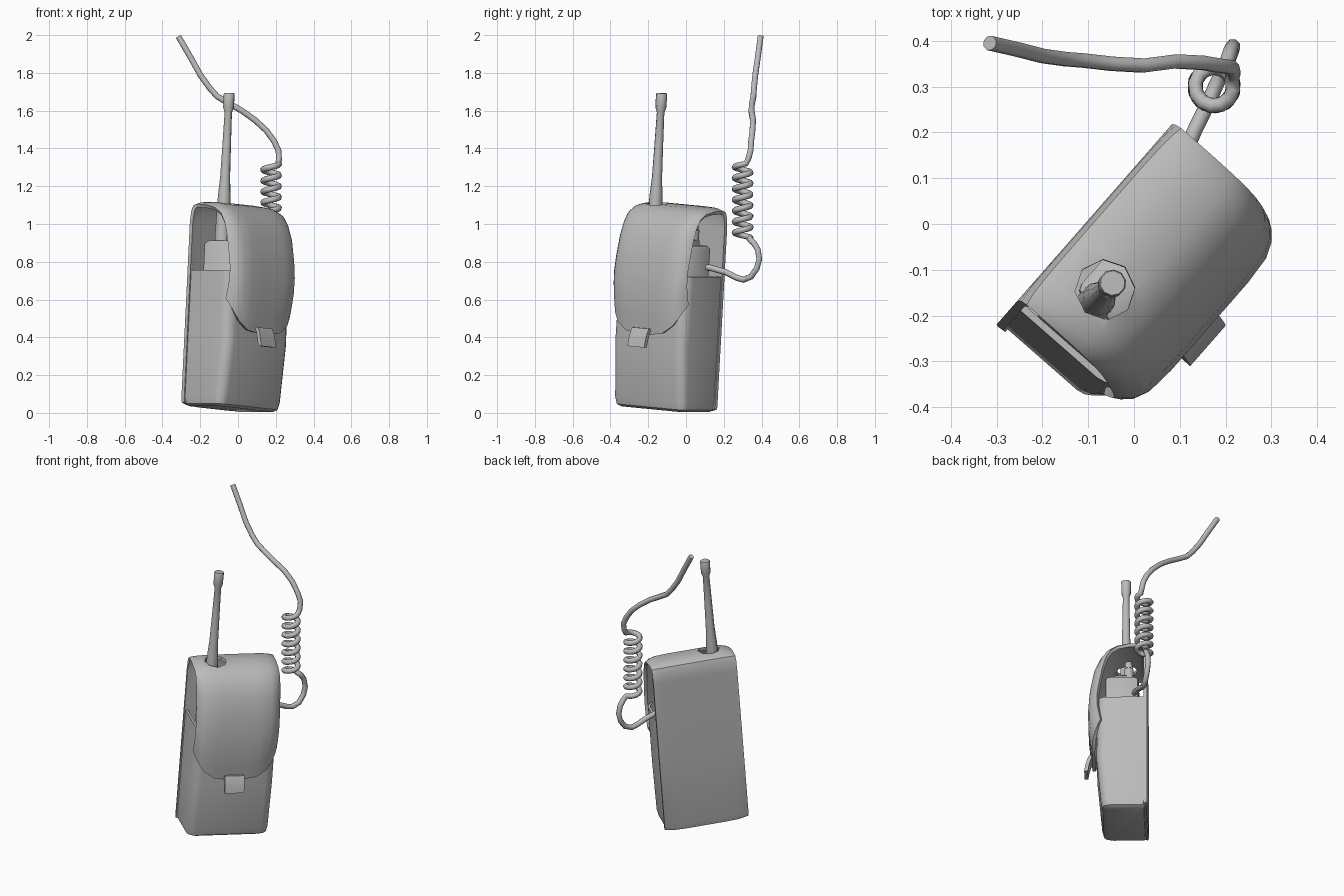
import bpy, bmesh, math
from math import radians, cos, sin, pi
from mathutils import Matrix, Vector

if "Cube" in bpy.data.objects:
    bpy.data.objects.remove(bpy.data.objects["Cube"])

# Pouch frame: x across the flap, -y out of the flap, leaning slightly sideways
M = (Matrix.Translation((-0.072, -0.082, 0.02))
     @ Matrix.Rotation(radians(48.8), 4, 'Z') @ Matrix.Rotation(radians(4.2), 4, 'Y'))

grey = bpy.data.materials.new("mid_grey")
grey.diffuse_color = (0.5, 0.5, 0.5, 1)
grey.use_nodes = True
grey.node_tree.nodes["Principled BSDF"].inputs["Base Color"].default_value = grey.diffuse_color


def finish(name, bm, angle=40):
    bmesh.ops.recalc_face_normals(bm, faces=bm.faces)
    me = bpy.data.meshes.new(name)
    bm.to_mesh(me)
    bm.free()
    me.transform(M)
    me.materials.append(grey)
    ob = bpy.data.objects.new(name, me)
    bpy.context.collection.objects.link(ob)
    smooth(ob, angle)
    return ob


def smooth(ob, angle=40):
    bpy.ops.object.select_all(action='DESELECT')
    ob.select_set(True)
    bpy.context.view_layer.objects.active = ob
    bpy.ops.object.shade_smooth_by_angle(angle=radians(angle))


def apply_all(ob):
    bpy.context.view_layer.objects.active = ob
    for m in list(ob.modifiers):
        bpy.ops.object.modifier_apply(modifier=m.name)


def loft(name, rings, angle=40):
    """Skin equal-length rings and cap both ends."""
    bm = bmesh.new()
    rows = [[bm.verts.new(p) for p in r] for r in rings]
    n = len(rows[0])
    for a, b in zip(rows, rows[1:]):
        for i in range(n):
            j = (i + 1) % n
            bm.faces.new((a[i], a[j], b[j], b[i]))
    bm.faces.new(rows[0][::-1])
    bm.faces.new(rows[-1])
    return finish(name, bm, angle)


def rounded(z, hw, y0, y1, rf, rb, seg=4):
    """Rounded rectangle: front corners rf, back corners rb."""
    pts = []
    for sx, y, sy, r, a0 in ((1, y1, -1, rb, 0), (-1, y1, -1, rb, 90),
                             (-1, y0, 1, rf, 180), (1, y0, 1, rf, 270)):
        for k in range(seg + 1):
            a = radians(a0 + 90 * k / seg)
            pts.append((sx * (hw - r) + r * cos(a), y + sy * r + r * sin(a), z))
    return pts


def round_rings(x, y, steps, n=8):
    return [[(x + r * cos(2 * pi * i / n), y + r * sin(2 * pi * i / n), z)
             for i in range(n)] for z, r in steps]


# Open-topped pouch with a hollow inside
loft("pouch", [
    rounded(0.0, 0.225, -0.165, 0.06, 0.04, 0.01),
    rounded(0.012, 0.243, -0.185, 0.07, 0.045, 0.01),
    rounded(0.05, 0.25, -0.195, 0.075, 0.05, 0.01),
    rounded(0.35, 0.25, -0.222, 0.075, 0.055, 0.01),
    rounded(0.72, 0.25, -0.215, 0.075, 0.055, 0.01),
    rounded(0.72, 0.235, -0.20, 0.06, 0.04, 0.01),
    rounded(0.15, 0.235, -0.19, 0.06, 0.04, 0.01)])

# Back panel that folds over the top and becomes the rounded front flap: (y, z, edge curl)
profile = [(0.075, 0.0, 0), (0.081, 0.03, 0), (0.081, 0.5, 0), (0.081, 0.98, 0),
           (0.079, 1.04, .1), (0.068, 1.072, .2), (0.04, 1.086, .3), (-0.03, 1.088, .4),
           (-0.10, 1.078, .5), (-0.155, 1.05, .6), (-0.20, 1.00, .8), (-0.238, 0.92, 1),
           (-0.262, 0.80, 1), (-0.272, 0.68, 1), (-0.270, 0.57, 1), (-0.262, 0.49, 1),
           (-0.25, 0.40, 1)]
cols = [-1, -.96, -.88, -.75, -.5, -.25, 0, .25, .5, .75, .88, .96, 1]
first_front = 12
bm = bmesh.new()
grid = []
for i, (y, z, curl) in enumerate(profile):
    ty, tz = [profile[min(i + 1, len(profile) - 1)][k] - profile[max(i - 1, 0)][k] for k in (0, 1)]
    inward = Vector((-tz, ty)).normalized()
    row = []
    for t in cols:
        d = 0.055 * curl * abs(t) ** 8
        py, pz = y + inward.x * d, z + inward.y * d
        if i > first_front:
            # squeeze the lower rows up toward the rounded hem
            top = profile[first_front][1]
            hem = 0.40 + 0.17 * abs(t) ** 4
            pz = top - (top - z) * (top - hem) / (top - 0.40)
        if i == 0:
            pz += 0.015 * abs(t) ** 6
        row.append(bm.verts.new((0.257 * t, py, pz)))
    grid.append(row)
for a, b in zip(grid, grid[1:]):
    for j in range(len(cols) - 1):
        bm.faces.new((a[j], a[j + 1], b[j + 1], b[j]))
flap = finish("back_panel_and_flap", bm)
# make normals point outwards so the thickness grows inwards
out = M.to_3x3() @ Vector((0, 1, 0))
if flap.data.polygons[len(cols) * 2].normal.dot(out) < 0:
    flap.data.flip_normals()
sol = flap.modifiers.new("thickness", 'SOLIDIFY')
sol.thickness = 0.02
sol.offset = -1

# Eight-sided hole in the flap for the antenna
cutter = loft("hole_cutter", round_rings(-0.12, -0.047, [(0.95, 0.066), (1.2, 0.066)]))
cutter.hide_render = True
cut = flap.modifiers.new("hole", 'BOOLEAN')
cut.object = cutter
cut.operation = 'DIFFERENCE'
cut.solver = 'EXACT'
apply_all(flap)
bpy.data.objects.remove(cutter)
smooth(flap)

# Pull tab on the hem, flaring outwards
loft("pull_tab", [[(x, y, z) for x, y in ((-.068, y0), (.05, y0), (.05, y0 + .022), (-.068, y0 + .022))]
                  for z, y0 in ((0.33, -0.297), (0.37, -0.290), (0.405, -0.280), (0.43, -0.268))])

# Radio body, shoulder, knob and antenna
loft("radio_body", [rounded(z, 0.20 - i, -0.17 + i, 0.03 - i, 0.02, 0.02, 2)
                    for z, i in ((0.16, 0), (0.865, 0), (0.88, 0.012))])
loft("radio_shoulder", [rounded(z, 0.15 - i, -0.13 + i, 0.0 - i, 0.02, 0.02, 2)
                        for z, i in ((0.87, 0), (0.905, 0), (0.915, 0.01))])
loft("knob", round_rings(0.12, -0.03, [(0.9, 0.03), (0.96, 0.03), (0.965, 0.024),
                                       (1.0, 0.022), (1.008, 0.016)], 10))
loft("antenna", round_rings(-0.141, -0.05, [
    (0.88, 0.04), (1.06, 0.037), (1.14, 0.033), (1.22, 0.027), (1.4, 0.023),
    (1.565, 0.020), (1.59, 0.029), (1.66, 0.030), (1.667, 0.027)], 10))

# Coiled cord: lower loop, coil, then the long free end
path = [(0.07, 0.07, 0.775), (0.10, 0.13, 0.768), (0.135, 0.21, 0.745), (0.165, 0.27, 0.715),
        (0.18, 0.305, 0.705), (0.20, 0.345, 0.722), (0.212, 0.375, 0.765),
        (0.216, 0.388, 0.815), (0.212, 0.38, 0.865), (0.205, 0.36, 0.898)]
turns, per = 6.9, 12
n = int(turns * per)
for k in range(n + 1):
    a = radians(60) + 2 * pi * turns * k / n
    path.append((0.175 + 0.042 * cos(a), 0.30 + 0.042 * sin(a), 0.92 + 0.40 * k / n))
path += [(0.217, 0.33, 1.345), (0.214, 0.342, 1.39), (0.19, 0.345, 1.44), (0.15, 0.352, 1.495),
         (0.09, 0.355, 1.55), (0.02, 0.346, 1.60), (-0.05, 0.35, 1.64), (-0.11, 0.357, 1.675),
         (-0.15, 0.36, 1.72), (-0.20, 0.367, 1.79), (-0.25, 0.38, 1.88), (-0.315, 0.395, 1.992)]
cu = bpy.data.curves.new("coiled_cord", 'CURVE')
cu.dimensions = '3D'
cu.bevel_depth = 0.0165
cu.bevel_resolution = 2
cu.use_fill_caps = True
sp = cu.splines.new('POLY')
sp.points.add(len(path) - 1)
for p, co in zip(sp.points, path):
    p.co = (*co, 1)
sp.use_smooth = True
cu.materials.append(grey)
bpy.context.collection.objects.link(bpy.data.objects.new("coiled_cord", cu))
